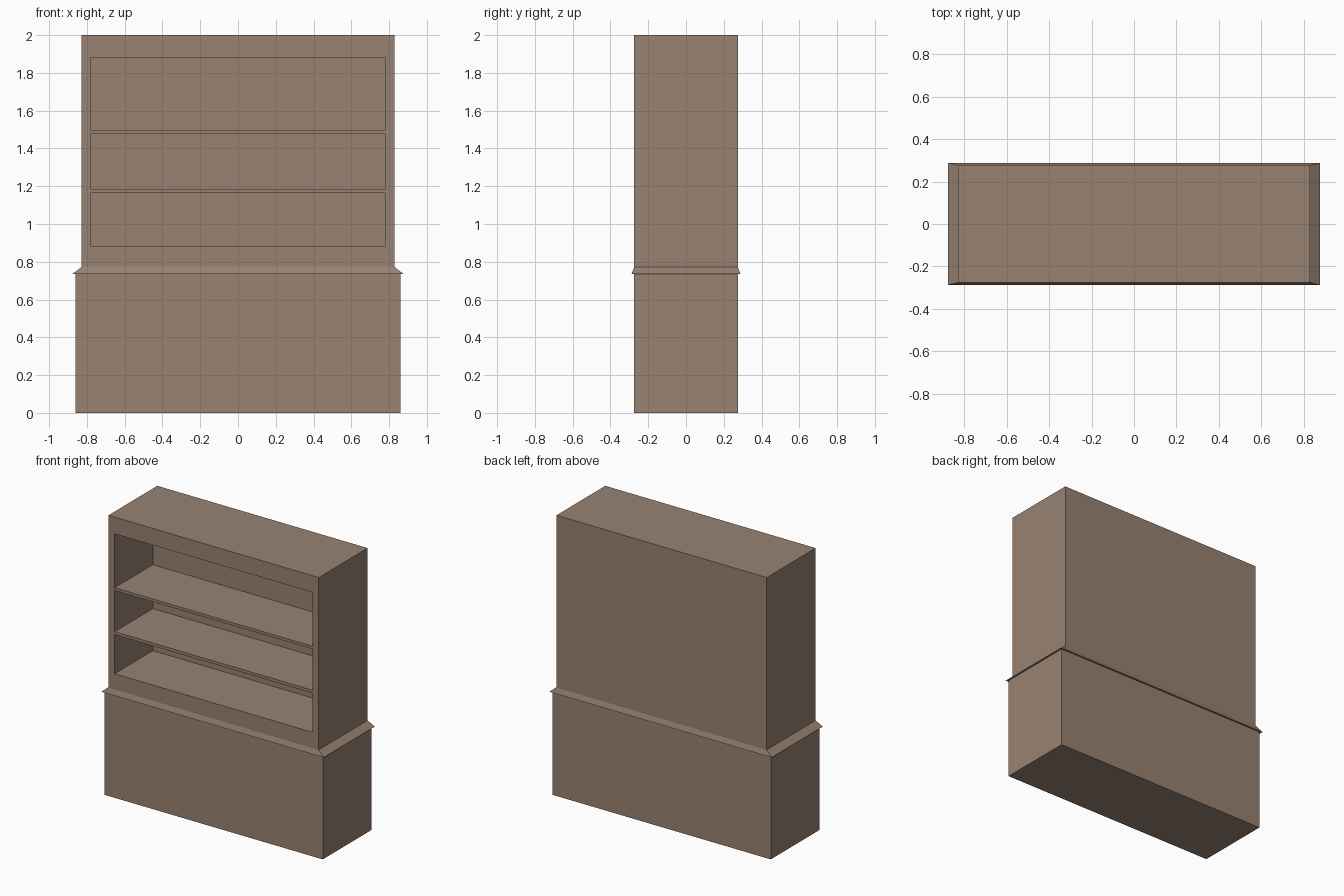
import bpy
import bmesh

if "Cube" in bpy.data.objects:
    bpy.data.objects.remove(bpy.data.objects["Cube"])

wood = bpy.data.materials.new("brown_wood")
wood.diffuse_color = (0.314, 0.223, 0.168, 1.0)
wood.use_nodes = True
wood.node_tree.nodes["Principled BSDF"].inputs["Base Color"].default_value = wood.diffuse_color


def tapered_box(name, z0, z1, bottom, top=None):
    """Box from z0 to z1 with half sizes (x, y) at the bottom and top."""
    top = top or bottom
    bm = bmesh.new()
    bmesh.ops.create_cube(bm, size=2.0)
    for v in bm.verts:
        hx, hy = top if v.co.z > 0 else bottom
        v.co = (v.co.x * hx, v.co.y * hy, z1 if v.co.z > 0 else z0)
    mesh = bpy.data.meshes.new(name)
    bm.to_mesh(mesh)
    bm.free()
    mesh.materials.append(wood)
    obj = bpy.data.objects.new(name, mesh)
    bpy.context.collection.objects.link(obj)
    return obj


LEDGE_Z, UPPER_Z, TOP_Z = 0.735, 0.772, 2.0
HALF_DEPTH = 0.275

# Lower cabinet and the sloped ledge above it
tapered_box("lower_cabinet", 0.0, LEDGE_Z, (0.861, HALF_DEPTH))
tapered_box("sloped_ledge", LEDGE_Z, UPPER_Z, (0.877, 0.288), (0.829, HALF_DEPTH))

# Upper bookcase with three open compartments cut into the front
bookcase = tapered_box("upper_bookcase", UPPER_Z, TOP_Z, (0.829, HALF_DEPTH))
cutters = []
for z0, z1 in ((0.884, 1.163), (1.184, 1.477), (1.497, 1.881)):
    cutter = tapered_box("compartment_cutter", z0, z1, (0.78, 0.3))
    cutter.location.y = 0.155 - 0.3      # compartment back wall at y = 0.155
    cutter.hide_render = True
    cutters.append(cutter)
    mod = bookcase.modifiers.new("compartment", 'BOOLEAN')
    mod.operation = 'DIFFERENCE'
    mod.solver = 'EXACT'
    mod.object = cutter

# Bake the cuts and remove the cutters
bpy.context.view_layer.update()
graph = bpy.context.evaluated_depsgraph_get()
cut_mesh = bpy.data.meshes.new_from_object(bookcase.evaluated_get(graph))
bookcase.modifiers.clear()
bookcase.data = cut_mesh
for cutter in cutters:
    bpy.data.objects.remove(cutter)
